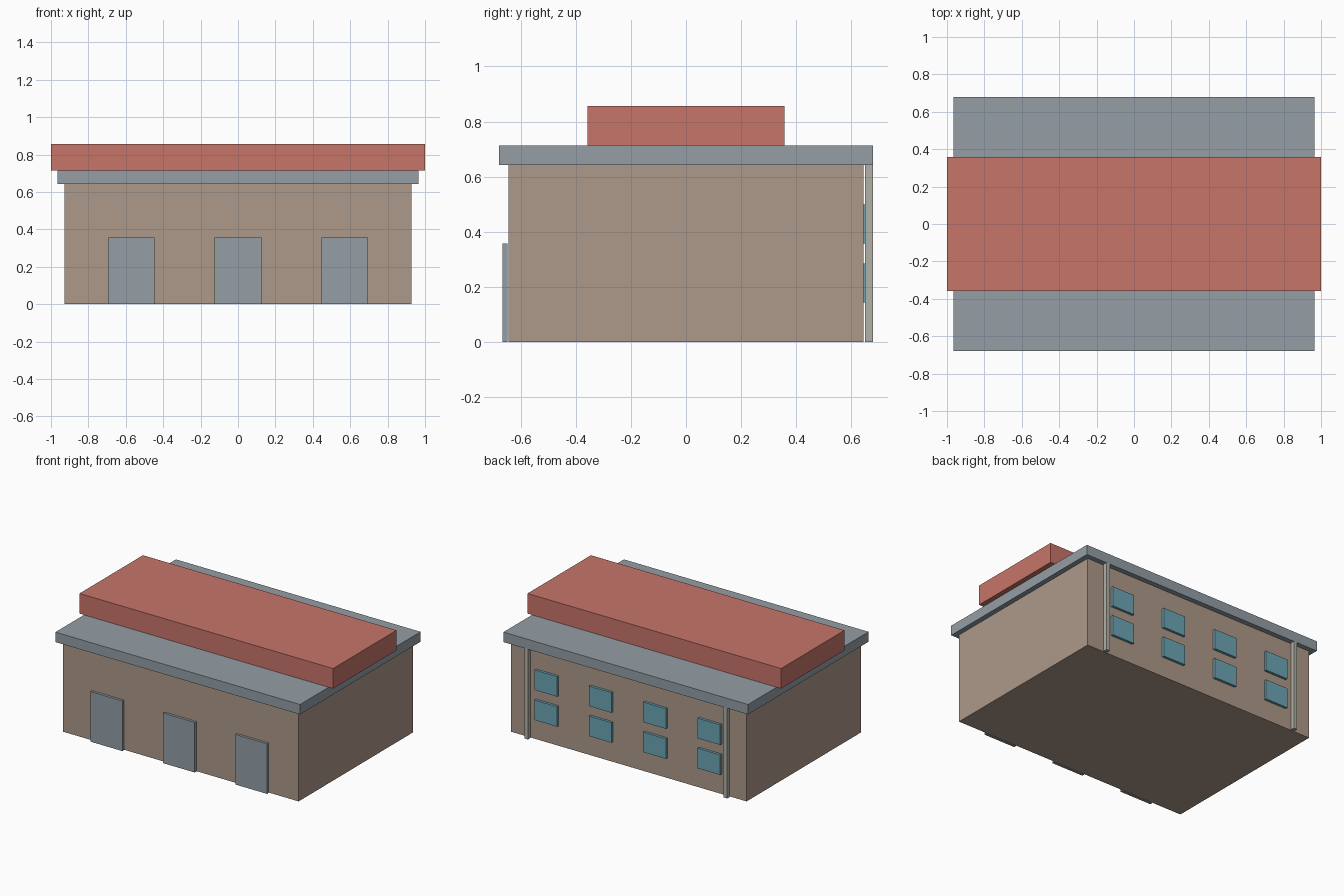
import bpy

cube = bpy.data.objects.get("Cube")
if cube:
    bpy.data.objects.remove(cube, do_unlink=True)


def material(name, rgb):
    """Flat colour given as sRGB 0-255, stored as linear."""
    col = tuple((c / 255) ** 2.2 for c in rgb) + (1.0,)
    m = bpy.data.materials.new(name)
    m.use_nodes = True
    m.diffuse_color = col
    m.node_tree.nodes["Principled BSDF"].inputs["Base Color"].default_value = col
    return m


def box(name, x, y, z, mat):
    """Box spanning the (low, high) pairs x, y and z."""
    spans = (x, y, z)
    bpy.ops.mesh.primitive_cube_add(size=1, location=[(a + b) / 2 for a, b in spans])
    ob = bpy.context.object
    ob.name = name
    ob.scale = [b - a for a, b in spans]
    bpy.ops.object.transform_apply(location=False, rotation=False, scale=True)
    ob.data.materials.append(mat)
    return ob


def around(centre, width):
    return (centre - width / 2, centre + width / 2)


wall_tan = material("wall tan", (172, 152, 136))
steel_grey = material("steel grey", (147, 157, 165))
roof_red = material("roof red", (197, 116, 105))
glass_blue = material("glass blue", (108, 164, 180))
pipe_grey = material("pipe grey", (176, 176, 167))

WALL_TOP, SLAB_TOP, ROOF_TOP = 0.643, 0.714, 0.857

# Main volume and roof layers
box("walls", around(0, 1.857), around(0, 1.286), (0, WALL_TOP), wall_tan)
box("roof_slab", around(0, 1.929), around(0, 1.357), (WALL_TOP, SLAB_TOP), steel_grey)
box("upper_roof", around(0, 2.0), around(0, 0.714), (SLAB_TOP, ROOF_TOP), roof_red)

# Loading doors standing just off the front wall
for i in (-1, 0, 1):
    box(f"front_door_{i + 2}", around(i * 0.571, 0.25), (-0.666, -0.648), (0, 0.357), steel_grey)

# Two rows of back windows
for row, sill in enumerate((0.143, 0.357)):
    for col in range(4):
        box(f"back_window_{row + 1}_{col + 1}", around((col - 1.5) * 0.4286, 0.179),
            (0.641, 0.661), (sill, sill + 0.143), glass_blue)

# Drainpipes near the back corners
for side, x in (("left", 0.786), ("right", -0.786)):
    box(f"drainpipe_{side}", around(x, 0.028), (0.65, 0.678), (0, WALL_TOP), pipe_grey)
